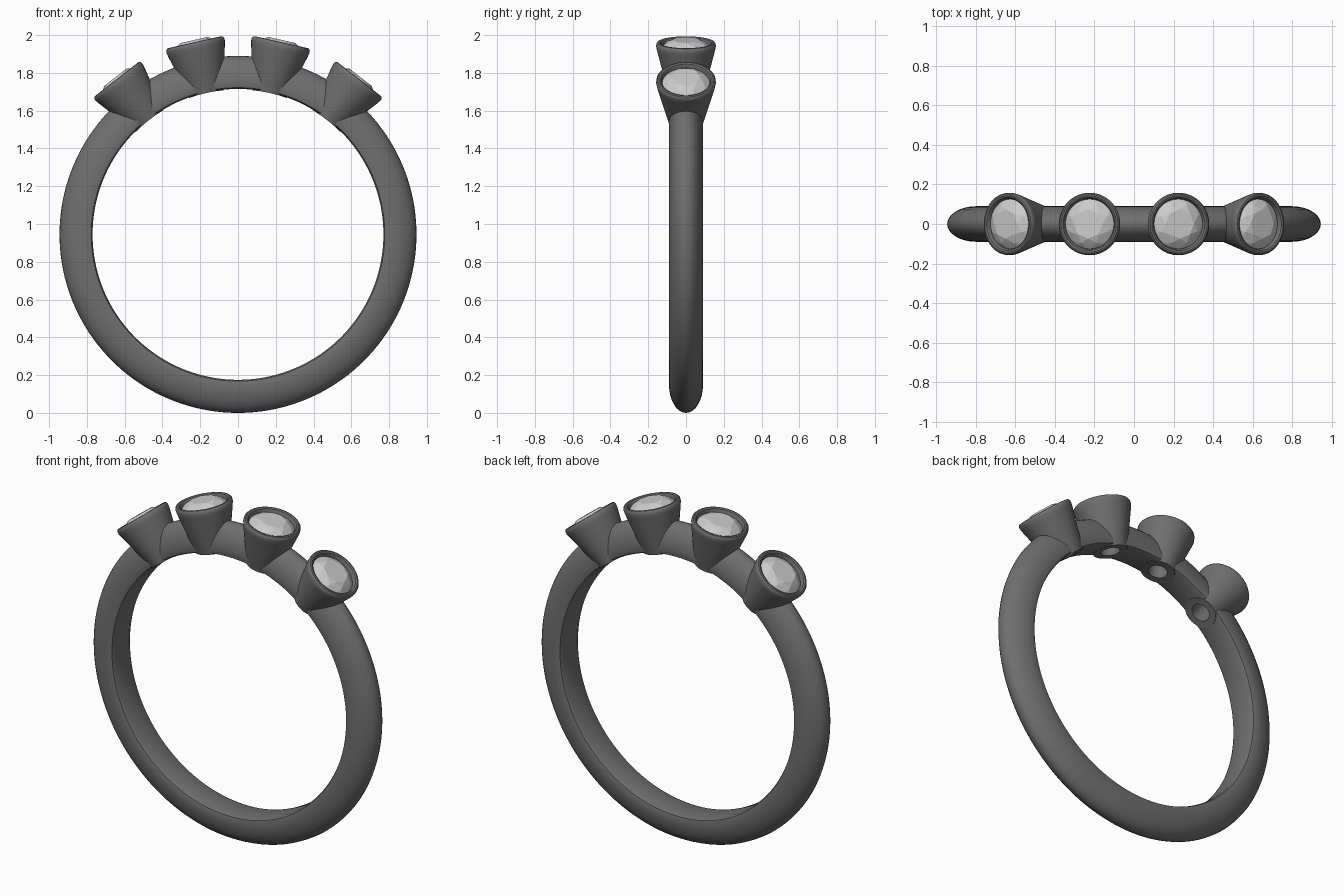
import bpy, bmesh
from math import sin, cos, pi, radians
from mathutils import Matrix

if "Cube" in bpy.data.objects:
    bpy.data.objects.remove(bpy.data.objects["Cube"])

CZ = 0.945                                   # height of the ring centre


def material(name, v):
    m = bpy.data.materials.new(name)
    m.diffuse_color = (v, v, v, 1)
    m.use_nodes = True
    m.node_tree.nodes["Principled BSDF"].inputs["Base Color"].default_value = m.diffuse_color
    return m


METAL = material("dark_metal", 0.16)
STONE = material("pale_stone", 0.7)


def finish(name, bm, rot, mat=None):
    bmesh.ops.recalc_face_normals(bm, faces=bm.faces)
    bm.transform(Matrix.Translation((0, 0, CZ)) @ rot)
    me = bpy.data.meshes.new(name)
    bm.to_mesh(me)
    bm.free()
    ob = bpy.data.objects.new(name, me)
    bpy.context.collection.objects.link(ob)
    if mat:
        me.materials.append(mat)
    return ob


def lathe(name, profile, segs, rot, mat=None):
    """Spin a closed (radius, height) profile around z."""
    bm = bmesh.new()
    rings = [[bm.verts.new((r * cos(2 * pi * i / segs), r * sin(2 * pi * i / segs), h))
              for r, h in profile] for i in range(segs)]
    n = len(profile)
    for i in range(segs):
        a, b = rings[i], rings[(i + 1) % segs]
        for j in range(n):
            k = (j + 1) % n
            bm.faces.new((a[j], b[j], b[k], a[k]))
    return finish(name, bm, rot, mat)


def cone(name, r1, r2, h1, h2, segs, rot):
    bm = bmesh.new()
    bmesh.ops.create_cone(bm, cap_ends=True, segments=segs, radius1=r1, radius2=r2,
                          depth=h2 - h1, matrix=Matrix.Translation((0, 0, (h1 + h2) / 2)))
    ob = finish(name, bm, rot)
    ob.hide_render = True
    return ob


def activate(ob):
    bpy.ops.object.select_all(action='DESELECT')
    ob.select_set(True)
    bpy.context.view_layer.objects.active = ob


def cut(ob, cutter):
    mod = ob.modifiers.new("cut", 'BOOLEAN')
    mod.operation, mod.solver, mod.object = 'DIFFERENCE', 'EXACT', cutter
    activate(ob)
    bpy.ops.object.modifier_apply(modifier=mod.name)


def smooth(ob):
    activate(ob)
    bpy.ops.object.shade_smooth_by_angle(angle=radians(35))


def gem(name, rot):
    """Round brilliant as the convex hull of its facet corners."""
    bm = bmesh.new()
    for n, r, h, off in ((8, 0.074, 1.055, 0), (8, 0.104, 1.040, 0.5), (32, 0.126, 1.018, 0),
                         (32, 0.126, 1.008, 0), (8, 0.03, 0.928, 0.5), (1, 0, 0.905, 0)):
        for i in range(n):
            a = 2 * pi * (i + off) / n
            bm.verts.new((r * cos(a), r * sin(a), h))
    bmesh.ops.convex_hull(bm, input=bm.verts)
    return finish(name, bm, rot, STONE)


# Band: domed outside, nearly flat inside
flat = Matrix.Rotation(pi / 2, 4, 'X')
dome = [(0.797 + 0.148 * sin(pi * i / 16), 0.09 * cos(pi * i / 16)) for i in range(17)]
inner = [(0.777, -0.085), (0.77, -0.07), (0.77, 0.07), (0.777, 0.085)]
band = lathe("band", dome + inner, 160, flat, METAL)
finger = cone("finger_cutter", 0.767, 0.767, -0.4, 0.4, 160, flat)

# Four tapered bezel cups with through holes, each holding a stone
cup = [(0.085, 0.73), (0.154, 1.0), (0.158, 1.02), (0.157, 1.033), (0.151, 1.041),
       (0.143, 1.043), (0.134, 1.039), (0.127, 1.027), (0.125, 1.0), (0.053, 0.935), (0.053, 0.73)]
for n, deg in enumerate((-38, -12.7, 12.7, 38), 1):
    rot = Matrix.Rotation(radians(deg), 4, 'Y')
    bezel = lathe(f"bezel_{n}", cup, 64, rot, METAL)
    cut(bezel, finger)
    smooth(bezel)
    plug = cone("hole_cutter", 0.065, 0.11, 0.70, 1.0, 48, rot)
    cut(band, plug)
    bpy.data.objects.remove(plug)
    gem(f"stone_{n}", rot)

bpy.data.objects.remove(finger)
smooth(band)
